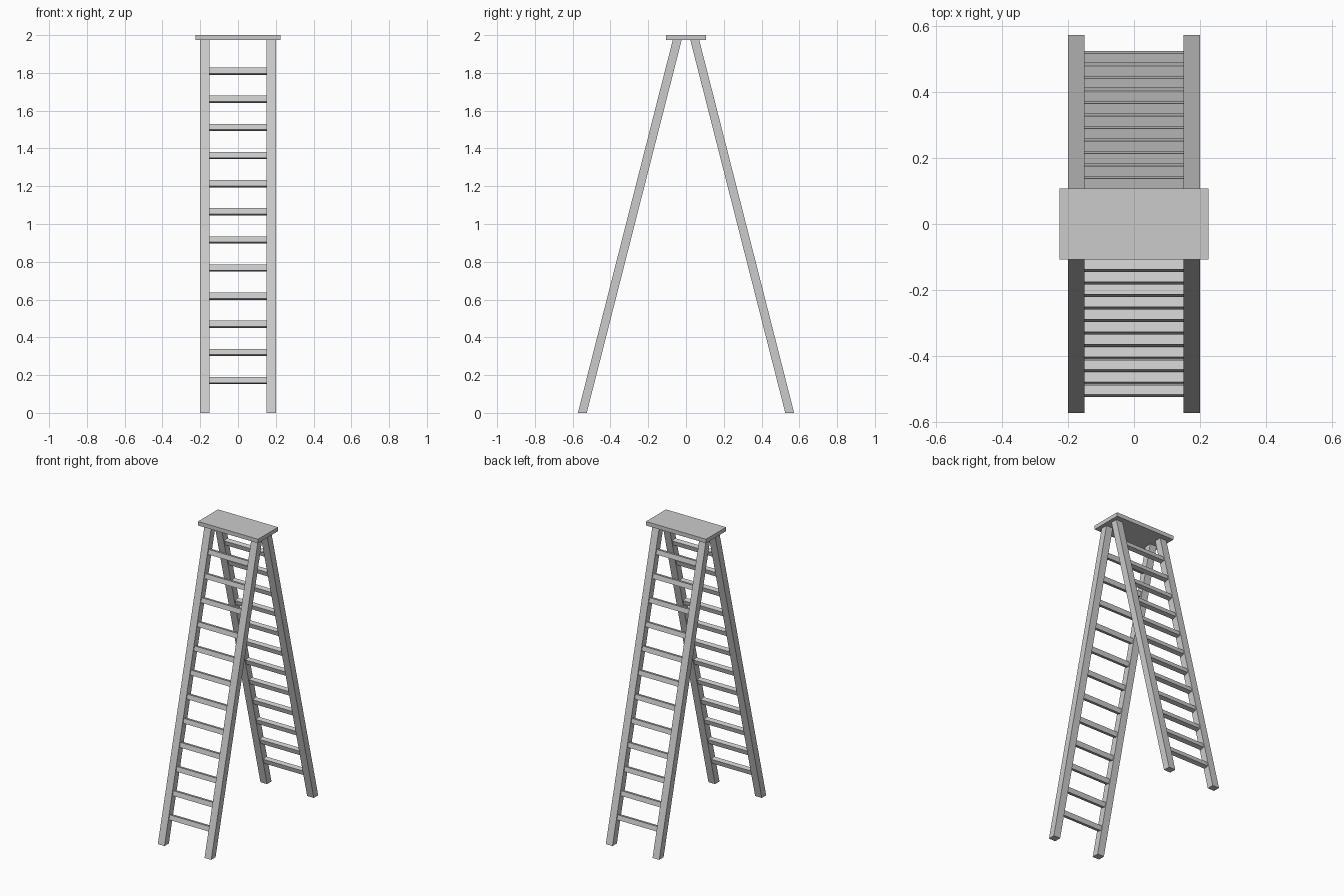
import bpy, bmesh, math
from mathutils import Matrix

if "Cube" in bpy.data.objects:
    bpy.data.objects.remove(bpy.data.objects["Cube"])

FOOT_Y, HEAD_Y, HEAD_Z = 0.549, 0.046, 1.976   # rail centre line, foot to head
HALF = 0.0235                                   # half the rail width along y
SLOPE = (FOOT_Y - HEAD_Y) / HEAD_Z
LEAN = math.atan(SLOPE)


def finish(name, bm):
    bmesh.ops.recalc_face_normals(bm, faces=bm.faces)
    mesh = bpy.data.meshes.new(name)
    bm.to_mesh(mesh)
    bm.free()
    obj = bpy.data.objects.new(name, mesh)
    bpy.context.collection.objects.link(obj)
    return obj


def box(name, centre, size, tilt=0.0):
    bm = bmesh.new()
    bmesh.ops.create_cube(bm, size=1.0)
    m = Matrix.Translation(centre) @ Matrix.Rotation(tilt, 4, 'X') @ Matrix.Diagonal((*size, 1))
    bmesh.ops.transform(bm, matrix=m, verts=bm.verts)
    return finish(name, bm)


def rail(name, x0, x1, side):
    # slanted side profile, cut level at floor and platform, extruded across x
    profile = [(FOOT_Y + HALF, 0), (FOOT_Y - HALF, 0),
               (HEAD_Y - HALF, HEAD_Z), (HEAD_Y + HALF, HEAD_Z)]
    bm = bmesh.new()
    face = bm.faces.new([bm.verts.new((x0, side * y, z)) for y, z in profile])
    ext = bmesh.ops.extrude_face_region(bm, geom=[face])
    verts = [v for v in ext['geom'] if isinstance(v, bmesh.types.BMVert)]
    bmesh.ops.translate(bm, verts=verts, vec=(x1 - x0, 0, 0))
    return finish(name, bm)


# top platform
box("top_platform", (0, 0, 1.9865), (0.45, 0.214, 0.027))

for side, label in ((-1, "front"), (1, "back")):
    # two rails per ladder half
    rail(label + "_left_rail", -0.20, -0.15, side)
    rail(label + "_right_rail", 0.15, 0.20, side)
    # twelve rungs, square to the rails
    for i in range(12):
        z = 0.171 + i * 0.1489
        y = side * (FOOT_Y - z * SLOPE)
        box(f"{label}_rung_{i + 1}", (0, y, z), (0.302, 0.030, 0.032), side * LEAN)
